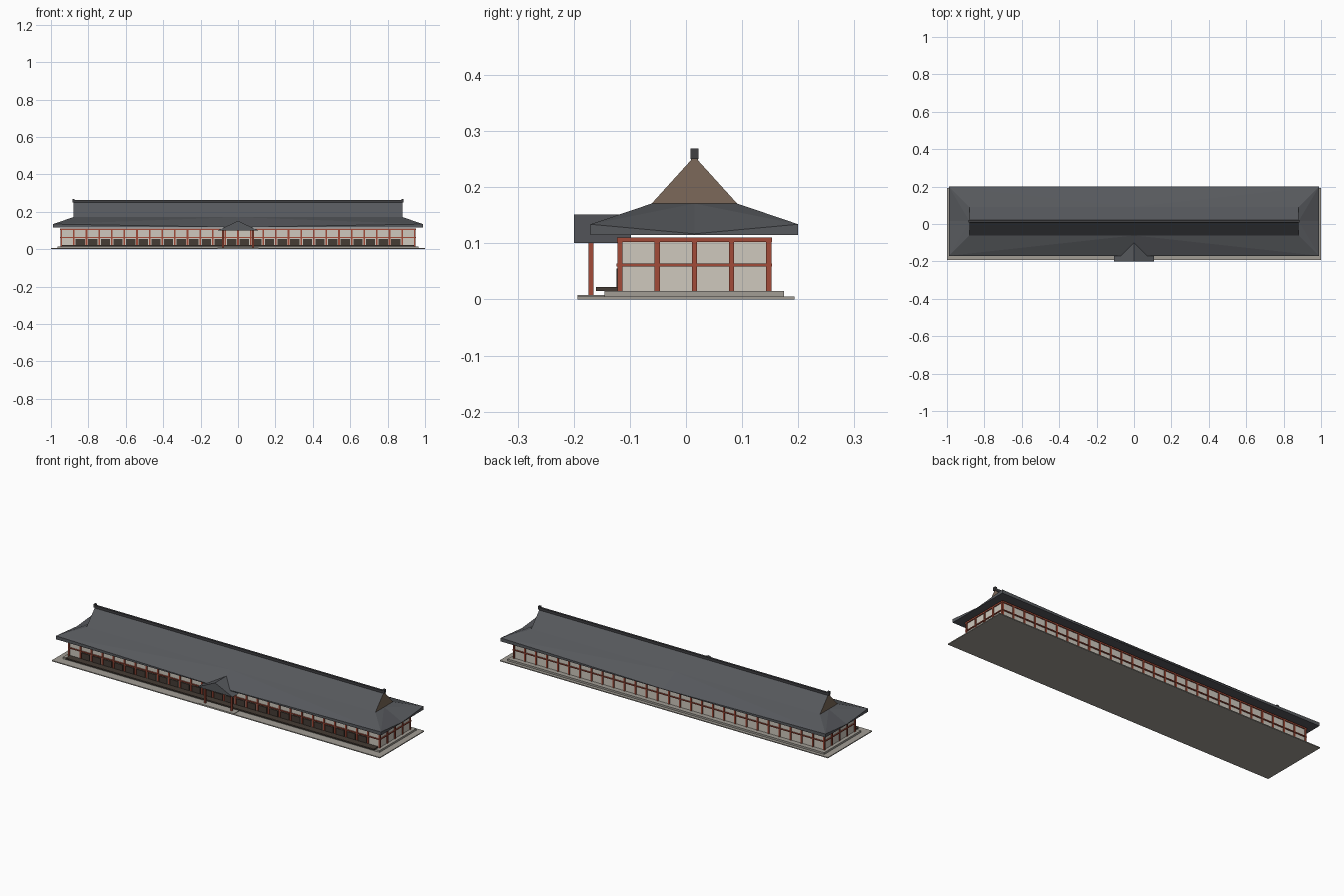
import bpy

if "Cube" in bpy.data.objects:
    bpy.data.objects.remove(bpy.data.objects["Cube"])

CY = 0.015            # centre line of the hall in y


def mat(name, rgb):
    m = bpy.data.materials.new(name)
    m.diffuse_color = (*rgb, 1)
    m.use_nodes = True
    m.node_tree.nodes["Principled BSDF"].inputs["Base Color"].default_value = m.diffuse_color
    return m


STONE = mat("stone", (0.36, 0.34, 0.30))
PLASTER = mat("plaster", (0.62, 0.58, 0.51))
RED = mat("red_timber", (0.36, 0.07, 0.04))
DARK = mat("dark_timber", (0.06, 0.045, 0.035))
TILE = mat("roof_tile", (0.095, 0.10, 0.11))
RIDGE = mat("ridge_tile", (0.05, 0.05, 0.055))
BROWN = mat("gable_timber", (0.20, 0.14, 0.10))


def mesh(name, verts, faces, m):
    me = bpy.data.meshes.new(name)
    me.from_pydata(verts, [], faces)
    me.materials.append(m)
    ob = bpy.data.objects.new(name, me)
    bpy.context.collection.objects.link(ob)
    return ob


def boxes(name, ranges, m):
    """One object made of boxes given as (x0, x1, y0, y1, z0, z1)."""
    verts, faces = [], []
    for x0, x1, y0, y1, z0, z1 in ranges:
        n = len(verts)
        verts += [(x, y, z) for z in (z0, z1)
                  for x, y in ((x0, y0), (x1, y0), (x1, y1), (x0, y1))]
        faces += [tuple(n + i for i in f) for f in
                  ((3, 2, 1, 0), (4, 5, 6, 7), (0, 1, 5, 4),
                   (1, 2, 6, 5), (2, 3, 7, 6), (3, 0, 4, 7))]
    return mesh(name, verts, faces, m)


# Stone base
boxes("ground_slab", [(-1, 1, -0.193, 0.193, 0, 0.005)], STONE)
boxes("plinth", [(-0.965, 0.965, -0.145, 0.175, 0, 0.015)], STONE)
boxes("entrance_step", [(-0.11, 0.11, -0.193, -0.14, 0, 0.008)], STONE)

# Plaster walls
HX, HY, W = 0.945, 0.1325, 0.0045
boxes("walls", [(-HX, HX, CY - HY, CY + HY, 0.015, 0.108)], PLASTER)

# Timber posts around the hall
NX, NY = 28, 4
xs = [-HX + 2 * HX * i / NX for i in range(NX + 1)]
ys = [CY - HY + 2 * HY * i / NY for i in range(NY + 1)]
spots = [(x, y) for x in xs for y in (ys[0], ys[-1])]
spots += [(x, y) for x in (-HX, HX) for y in ys[1:-1]]
boxes("wall_posts", [(x - W, x + W, y - W, y + W, 0.015, 0.108)
                     for x, y in spots], RED)

# Horizontal rails: middle and top
rails = []
for z0, z1, t in ((0.059, 0.064, 0.006), (0.102, 0.110, 0.0055)):
    for y in (ys[0], ys[-1]):
        rails.append((-HX - t, HX + t, y - t, y + t, z0, z1))
    for x in (-HX, HX):
        rails.append((x - t, x + t, ys[0] - t, ys[-1] + t, z0, z1))
boxes("wall_rails", rails, RED)

# Dark lower panels along the front and veranda deck
boxes("front_panels", [(a + 0.009, b - 0.009, ys[0] - 0.006, ys[0], 0.015, 0.055)
                       for a, b in zip(xs[1:-2], xs[2:-1])], DARK)
boxes("veranda_deck", [(-0.94, 0.94, -0.16, -0.122, 0.015, 0.022)], DARK)

# Main roof: soffit ring, eave ring with lifted corners, break ring, ridge
RX, RY, GX, GY = 0.99, 0.185, 0.88, 0.076


def ring(x, y, zc, zm):
    pts = ((-1, -1), (0, -1), (1, -1), (1, 0), (1, 1), (0, 1), (-1, 1), (-1, 0))
    return [(x * a, CY + y * b, zm if 0 in (a, b) else zc) for a, b in pts]


verts = ring(RX, RY, 0.115, 0.115) + ring(RX, RY, 0.134, 0.117) + ring(GX, GY, 0.171, 0.171)
verts += [(-GX, CY, 0.255), (GX, CY, 0.255)]
faces = [tuple(range(7, -1, -1))]
for r in (0, 8):
    for i in range(8):
        j = (i + 1) % 8
        a, b, c, d = r + i, r + j, r + 8 + j, r + 8 + i
        if r and i % 2:
            faces += [(a, b, d), (b, c, d)]
        elif r:
            faces += [(a, b, c), (a, c, d)]
        else:
            faces.append((a, b, c, d))
faces += [(16, 17, 18, 25, 24), (20, 21, 22, 24, 25)]
mesh("main_roof", verts, faces, TILE)

# Timber gable ends
for side, s in (("left", -1), ("right", 1)):
    tri = [(s * GX, CY - GY, 0.171), (s * GX, CY + GY, 0.171), (s * GX, CY, 0.255)]
    mesh(side + "_gable", tri, [(0, 1, 2) if s > 0 else (2, 1, 0)], BROWN)

# Ridge cap with end ornaments
boxes("ridge_cap", [(-GX, GX, CY - 0.006, CY + 0.006, 0.248, 0.262)], RIDGE)
boxes("ridge_ends", [(s * 0.88 - 0.006, s * 0.88 + 0.006, CY - 0.007, CY + 0.007, 0.25, 0.269)
                     for s in (-1, 1)], RIDGE)

# Entrance porch: gabled roof on two posts
prof = [(-0.107, 0.101), (0.107, 0.101), (0, 0.151)]
verts = [(x, y, z) for y in (-0.2, -0.098) for x, z in prof]
mesh("porch_roof", verts, [(0, 1, 2), (5, 4, 3), (0, 3, 4, 1), (1, 4, 5, 2), (2, 5, 3, 0)], TILE)
boxes("porch_posts", [(s * 0.08 - W, s * 0.08 + W, -0.174, -0.165, 0.008, 0.103)
                      for s in (-1, 1)], RED)
